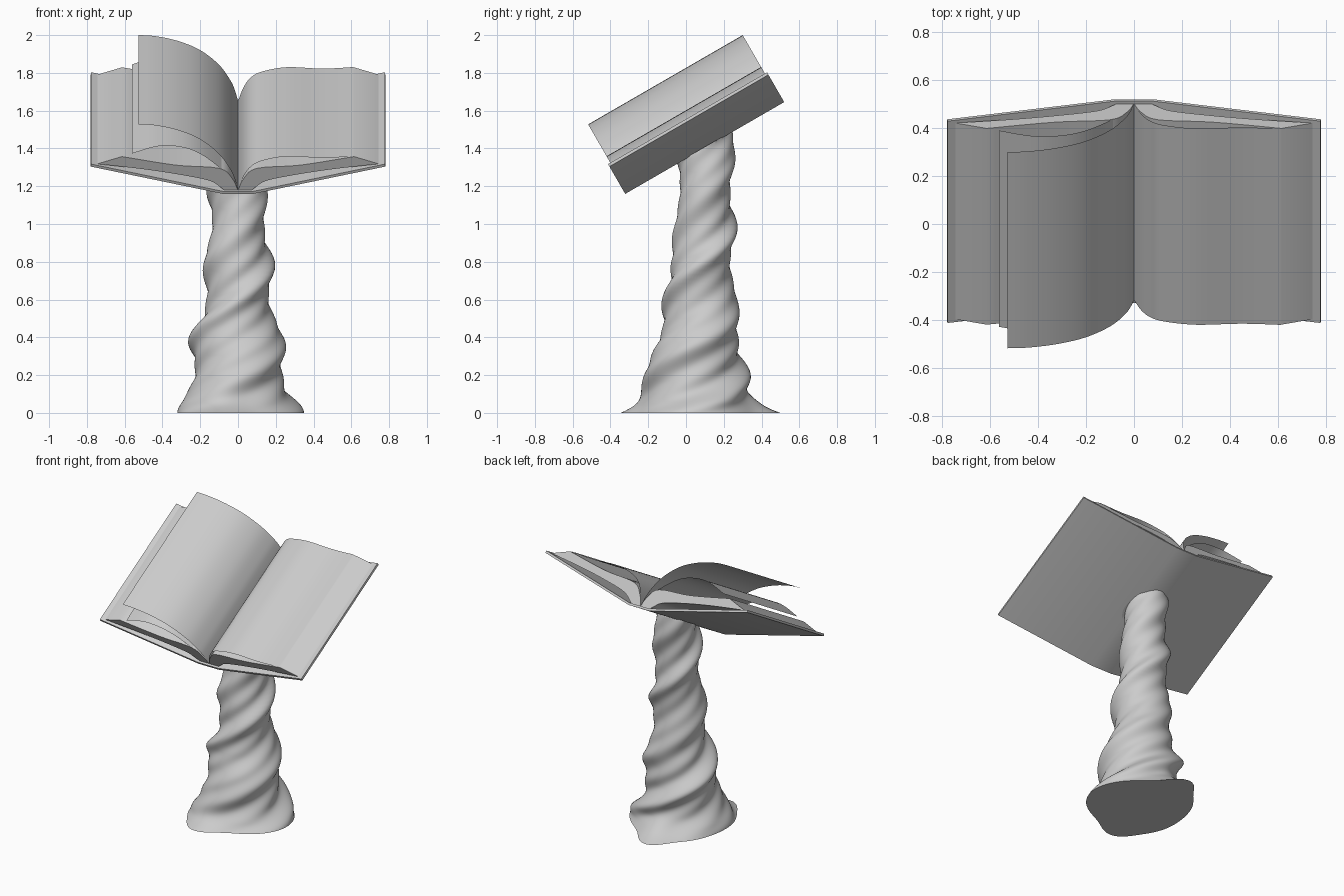
import bpy, math

if "Cube" in bpy.data.objects:
    bpy.data.objects.remove(bpy.data.objects["Cube"])

TILT = math.radians(30)
LIFT = 1.165                      # distance of the spine plane from the origin
BOOK_LOC = (0, -LIFT * math.sin(TILT), LIFT * math.cos(TILT))


def make(name, verts, faces, angle=35):
    me = bpy.data.meshes.new(name)
    me.from_pydata(verts, [], faces)
    me.update()
    ob = bpy.data.objects.new(name, me)
    bpy.context.collection.objects.link(ob)
    bpy.ops.object.select_all(action='DESELECT')
    ob.select_set(True)
    bpy.context.view_layer.objects.active = ob
    bpy.ops.object.mode_set(mode='EDIT')
    bpy.ops.mesh.select_all(action='SELECT')
    bpy.ops.mesh.normals_make_consistent(inside=False)
    bpy.ops.object.mode_set(mode='OBJECT')
    bpy.ops.object.shade_smooth_by_angle(angle=math.radians(angle))
    return ob


def spline(pts, n=5):
    """Catmull-Rom curve through the points."""
    p = [pts[0]] + list(pts) + [pts[-1]]
    out = []
    for i in range(1, len(p) - 2):
        for k in range(n):
            t = k / n
            out.append(tuple(0.5 * (2 * b + (c - a) * t + (2 * a - 5 * b + 4 * c - d) * t * t
                                    + (3 * b - a - 3 * c + d) * t ** 3)
                             for a, b, c, d in zip(p[i - 1], p[i], p[i + 1], p[i + 2])))
    return out + [tuple(pts[-1])]


def extrude(name, prof, u0, u1, closed, side=1):
    """Sweep an (across, height) profile along the length of the book."""
    n = len(prof)
    verts = [(side * x, u, h) for u in (u0, u1) for x, h in prof]
    faces = [(i, (i + 1) % n, (i + 1) % n + n, i + n) for i in range(n if closed else n - 1)]
    if closed:
        faces += [tuple(range(n)), tuple(range(2 * n - 1, n - 1, -1))]
    ob = make(name, verts, faces)
    ob.location = BOOK_LOC
    ob.rotation_euler = (TILT, 0, 0)
    return ob


# Cover: two boards and a flat spine
T = 0.015
half = [(0.08, 0.0), (0.78, 0.167), (0.777, 0.167 + T), (0.078, T)]
extrude("cover", half + [(-x, h) for x, h in reversed(half)], 0.301, 1.273, True)

# Page blocks, mirrored about the gutter
top = spline([(0.0, 0.012), (0.03, 0.085), (0.1, 0.148), (0.33, 0.168), (0.615, 0.22)])
under = spline([(0.745, 0.175), (0.5, 0.143), (0.3, 0.108), (0.15, 0.072), (0.09, 0.03), (0.07, 0.012)])
for side, label in ((1, "right"), (-1, "left")):
    extrude("page_block_" + label, top + under, 0.315, 1.26, True, side)

# Loose sheets
extrude("right_page", spline([(0, 0.013), (0.03, 0.1), (0.07, 0.16), (0.13, 0.195), (0.26, 0.221),
                              (0.45, 0.212), (0.612, 0.222)]), 0.315, 1.26, False)
extrude("left_page", spline([(0, 0.013), (0.04, 0.09), (0.1, 0.155), (0.2, 0.237), (0.3, 0.278),
                             (0.42, 0.284), (0.562, 0.238)]), 0.315, 1.26, False, -1)
extrude("turning_page", spline([(0, 0.013), (0.015, 0.075), (0.04, 0.14), (0.1, 0.235), (0.2, 0.325),
                                (0.32, 0.382), (0.44, 0.411), (0.527, 0.417)]), 0.315, 1.26, False, -1)

# Twisted pedestal: z, radius, centre y
SECTIONS = [(0, .335, .055), (.05, .305, .055), (.12, .27, .05), (.22, .25, .05), (.35, .237, .06),
            (.47, .208, .075), (.6, .18, .08), (.8, .17, .08), (1.0, .15, .1), (1.2, .145, .1),
            (1.35, .14, .11), (1.5, .13, .12)]
rings = spline(SECTIONS, 9)
SEG = 80
verts, faces = [], []
for z, r, cy in rings:
    for j in range(SEG):
        th = 2 * math.pi * j / SEG
        ph = th - math.pi * z / 0.39                      # ridges climb as they turn
        ridge = math.exp(1.6 * (math.cos(2 * ph) - 1))
        f = 0.9 + 0.21 * ridge + 0.035 * math.cos(5 * ph + 1.0) + 0.02 * math.cos(3 * ph)
        k = math.exp(-z / 0.07)                           # spreading foot
        f = f * (1 - k) + k
        f += k * (0.3 * math.exp(-((th - 1.65) / 0.3) ** 2) + 0.22 * math.exp(-((th - 4.45) / 0.35) ** 2)
                  + 0.05 * math.cos(3 * th + 0.5))
        x, y = r * f * math.cos(th), cy + r * f * math.sin(th)
        limit = 1.166 + (y + 0.32) * math.tan(TILT)       # stop under the book
        verts.append((x, y, min(z, limit)))
for i in range(len(rings) - 1):
    for j in range(SEG):
        a, b = i * SEG + j, i * SEG + (j + 1) % SEG
        faces.append((a, b, b + SEG, a + SEG))
faces += [tuple(range(SEG - 1, -1, -1)), tuple(range(len(verts) - SEG, len(verts)))]
make("twisted_pedestal", verts, faces, 50)
